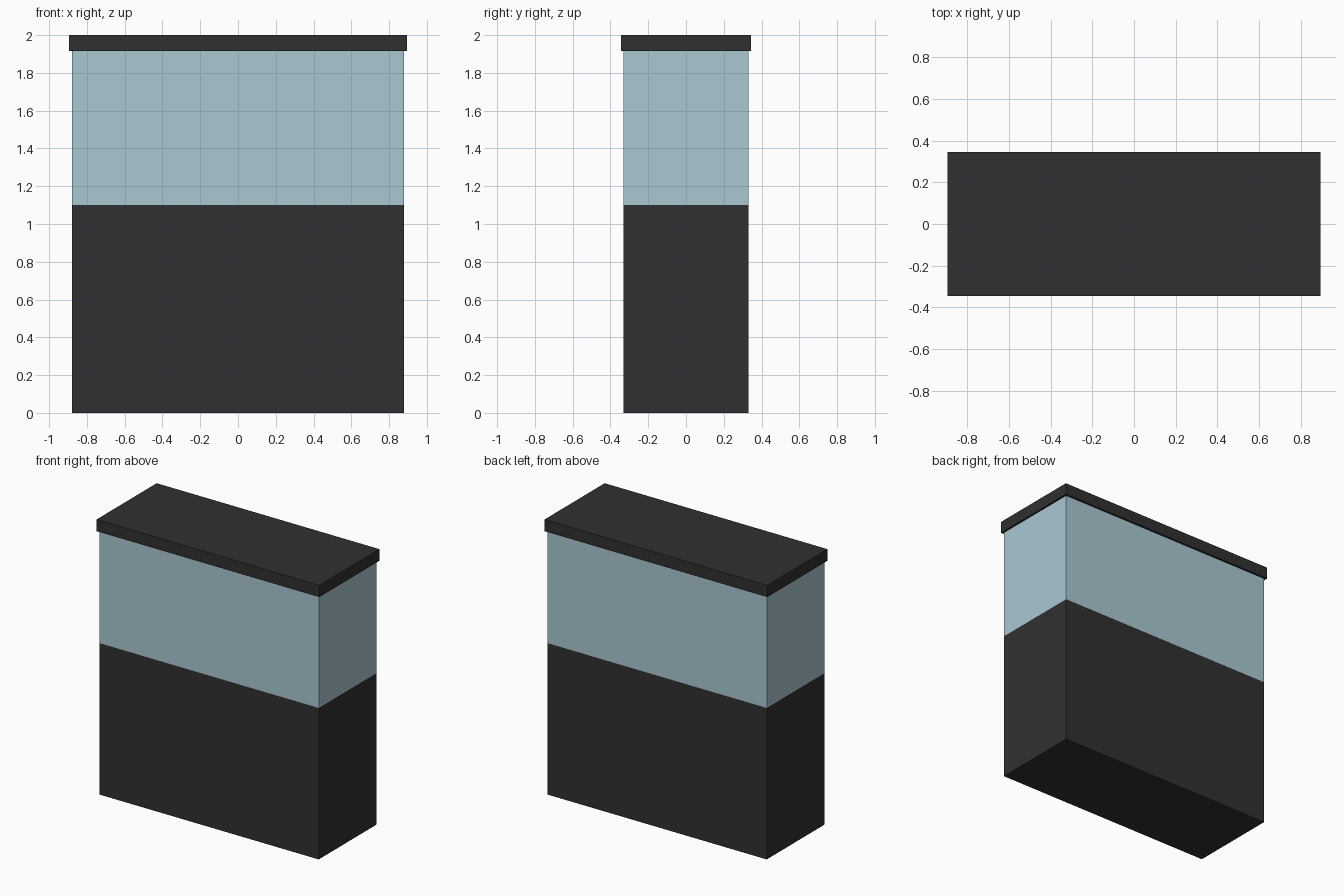
import bpy

if "Cube" in bpy.data.objects:
    bpy.data.objects.remove(bpy.data.objects["Cube"])


def material(name, color):
    mat = bpy.data.materials.new(name)
    mat.diffuse_color = color
    mat.use_nodes = True
    mat.node_tree.nodes["Principled BSDF"].inputs["Base Color"].default_value = mat.diffuse_color
    return mat


def box(name, width, depth, z0, z1, mat):
    bpy.ops.mesh.primitive_cube_add(size=1, location=(0, 0, (z0 + z1) / 2))
    ob = bpy.context.object
    ob.name = name
    ob.scale = (width, depth, z1 - z0)
    bpy.ops.object.transform_apply(location=False, rotation=False, scale=True)
    ob.data.materials.append(mat)
    return ob


dark = material("dark_panel", (0.03, 0.03, 0.032, 1))
glass = material("pale_blue_glass", (0.40, 0.58, 0.65, 1))

# Cabinet, glass tank and slightly overhanging lid
box("cabinet", 1.76, 0.66, 0.0, 1.10, dark)
box("glass_tank", 1.76, 0.66, 1.10, 1.915, glass)
box("lid", 1.79, 0.69, 1.915, 2.0, dark)
